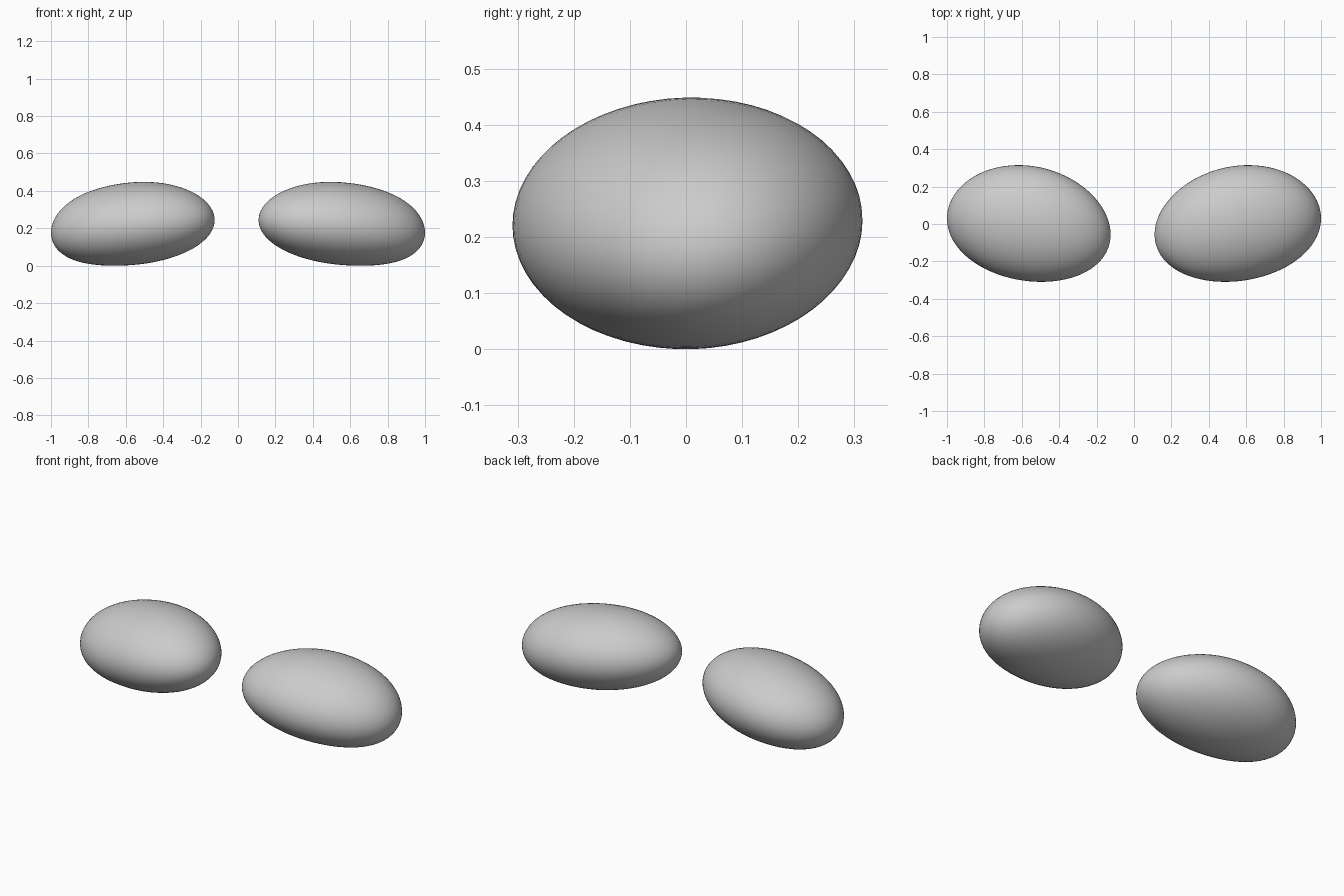
import bpy, bmesh

if "Cube" in bpy.data.objects:
    bpy.data.objects.remove(bpy.data.objects["Cube"])


def pebble(name, side, inner):
    """Smooth tapered ovoid running from x = inner to x = 1, mirrored by side."""
    bm = bmesh.new()
    bmesh.ops.create_uvsphere(bm, u_segments=64, v_segments=40, radius=1)
    mid, half = (1 + inner) / 2, (1 - inner) / 2
    for v in bm.verts:
        b, c, u = v.co
        # centre line bends down and back towards the outer end
        y = 0.003 + 0.043 * u - 0.016 * u * u + 0.309 * b
        z = 0.229 - 0.035 * u - 0.014 * u * u
        z += 0.221 * c * (1 + 0.12 * max(u, 0) ** 2) + 0.03 * y
        v.co = (side * (mid + half * u), y, z)
    # rest on the ground
    low = min(v.co.z for v in bm.verts)
    for v in bm.verts:
        v.co.z -= low
    bmesh.ops.recalc_face_normals(bm, faces=bm.faces)
    for f in bm.faces:
        f.smooth = True
    mesh = bpy.data.meshes.new(name)
    bm.to_mesh(mesh)
    bm.free()
    obj = bpy.data.objects.new(name, mesh)
    bpy.context.collection.objects.link(obj)
    return obj


# the pair of rounded bodies
pebble("right_pebble", 1, 0.11)
pebble("left_pebble", -1, 0.125)
